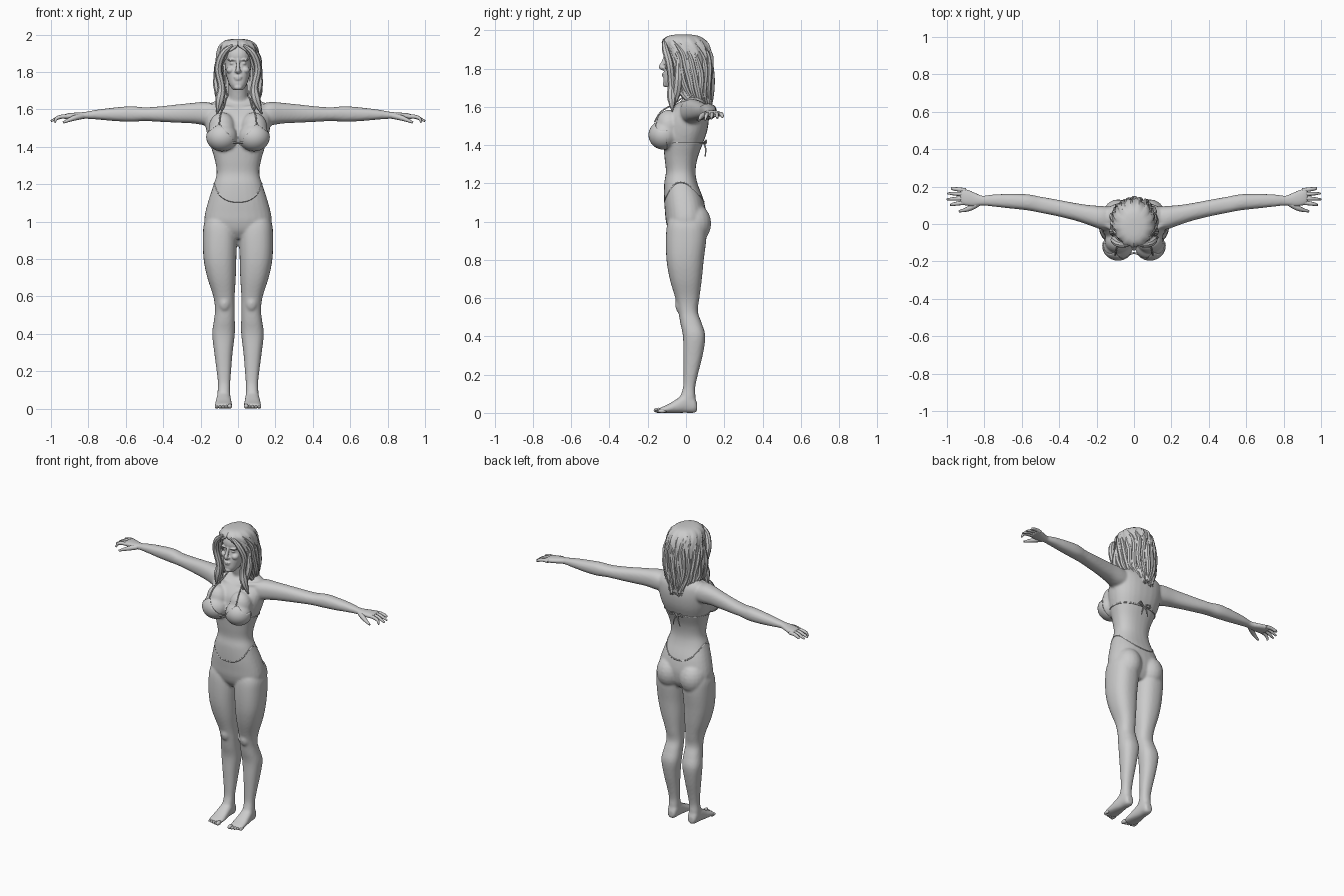
import bpy, bmesh, math, random
from mathutils import Vector, Matrix

if "Cube" in bpy.data.objects:
    bpy.data.objects.remove(bpy.data.objects["Cube"])
random.seed(4)
P = 0.85


def resample(rows, k=4):
    """Smooth a list of number tuples (Catmull-Rom)."""
    out = []
    for i in range(len(rows) - 1):
        a, b, c, d = (rows[max(0, min(len(rows) - 1, j))] for j in range(i - 1, i + 3))
        for s in range(k):
            t = s / k
            out.append(tuple(0.5 * (2*q + (r-p)*t + (2*p-5*q+4*r-w)*t*t + (3*q-p-3*r+w)*t**3)
                             for p, q, r, w in zip(a, b, c, d)))
    return out + [tuple(rows[-1])]


def at(rows, z):
    """Linear lookup of a row by its first value."""
    rows = sorted(rows)
    z = max(rows[0][0], min(rows[-1][0], z))
    for a, b in zip(rows, rows[1:]):
        if a[0] <= z <= b[0] and b[0] > a[0]:
            f = (z - a[0]) / (b[0] - a[0])
            return [p + (q - p) * f for p, q in zip(a, b)]
    return rows[-1]


def oval(row, axis, a, p=P):
    t, u0, u1, v0, v1 = row[:5]
    c, s = math.cos(a), math.sin(a)
    u = (u0 + u1) / 2 + (u1 - u0) / 2 * math.copysign(abs(c) ** p, c)
    v = (v0 + v1) / 2 + (v1 - v0) / 2 * math.copysign(abs(s) ** p, s)
    return Vector({'x': (t, u, v), 'y': (u, t, v), 'z': (u, v, t)}[axis])


def skin(bm, rings, m=1):
    vs = [[bm.verts.new((m * p.x, p.y, p.z)) for p in r] for r in rings]
    n = len(vs[0])
    for a, b in zip(vs, vs[1:]):
        for i in range(n):
            bm.faces.new((a[i], a[(i+1) % n], b[(i+1) % n], b[i]))
    bm.faces.new(vs[0][::-1])
    bm.faces.new(vs[-1])


def loft(bm, rows, axis, m=1, n=28):
    skin(bm, [[oval(r, axis, 2*math.pi*i/n) for i in range(n)] for r in resample(rows)], m)


def tube(bm, pts, radii, m=1, n=8, flat=1.0, smooth=True):
    rows = [(*p, r) for p, r in zip(pts, radii)]
    rows = resample(rows, 4) if smooth else rows
    P3 = [Vector(r[:3]) for r in rows]
    total = P3[-1] - P3[0]
    ref = min((Vector((0, 0, 1)), Vector((0, 1, 0))), key=lambda v: abs(v.dot(total)))
    rings = []
    for i, r in enumerate(rows):
        d = P3[min(i+1, len(P3)-1)] - P3[max(i-1, 0)]
        u = d.cross(ref).normalized()
        v = u.cross(d).normalized()
        rings.append([P3[i] + r[3] * (u*math.cos(k*2*math.pi/n) + v*flat*math.sin(k*2*math.pi/n))
                      for k in range(n)])
    skin(bm, rings, m)


def ball(bm, c, r, m=1, seg=20):
    M = Matrix.Translation((m * c[0], c[1], c[2])) @ Matrix.Diagonal((*r, 1))
    return bmesh.ops.create_uvsphere(bm, u_segments=seg, v_segments=seg//2 + 2, radius=1, matrix=M)['verts']


def finish(bm, name, voxel=0, solid=0, angle=60):
    bmesh.ops.recalc_face_normals(bm, faces=bm.faces)
    me = bpy.data.meshes.new(name)
    bm.to_mesh(me)
    bm.free()
    ob = bpy.data.objects.new(name, me)
    bpy.context.collection.objects.link(ob)
    if solid:
        s = ob.modifiers.new("thickness", 'SOLIDIFY')
        s.thickness, s.offset = solid, -1
    if voxel:
        r = ob.modifiers.new("fuse", 'REMESH')
        r.mode, r.voxel_size, r.use_smooth_shade = 'VOXEL', voxel, True
        s = ob.modifiers.new("soften", 'SMOOTH')
        s.factor, s.iterations = 0.5, 4
    else:
        bpy.ops.object.select_all(action='DESELECT')
        ob.select_set(True)
        bpy.context.view_layer.objects.active = ob
        bpy.ops.object.shade_smooth_by_angle(angle=math.radians(angle))
    return ob


# Body: torso, bust, seat, legs, feet, arms, neck fused together
half = [(.91, .10, -.06, .07), (.95, .165, -.09, .095), (1.0, .18, -.105, .105), (1.05, .175, -.11, .105),
        (1.12, .156, -.115, .09), (1.2, .13, -.114, .06), (1.26, .114, -.105, .05), (1.33, .124, -.112, .06),
        (1.4, .145, -.118, .085), (1.47, .166, -.118, .11), (1.54, .176, -.105, .12),
        (1.6, .17, -.06, .115), (1.635, .14, -.02, .1), (1.66, .08, 0, .085)]
torso = [(z, -x, x, a, b) for z, x, a, b in half]
leg = [(1.08, .03, .13, -.06, .06), (1.0, .012, .178, -.095, .1), (.92, .005, .188, -.105, .107),
       (.8, .009, .184, -.102, .093), (.7, .012, .164, -.085, .083), (.6, .018, .132, -.056, .07),
       (.53, .018, .123, -.04, .062), (.47, .017, .129, -.03, .082), (.4, .017, .138, -.016, .101),
       (.3, .029, .127, -.014, .087), (.2, .037, .114, -.013, .062), (.13, .042, .107, -.016, .048),
       (.07, .042, .11, -.035, .05), (.03, .05, .1, -.03, .04)]
foot = [(.058, .055, .095, .01, .05), (.042, .044, .106, 0, .085), (0, .04, .112, 0, .105),
        (-.04, .036, .118, 0, .078), (-.09, .031, .123, 0, .047), (-.125, .032, .123, 0, .031),
        (-.142, .038, .116, .003, .022)]
arm = [(.1, -.03, .09, 1.52, 1.62), (.17, -.03, .096, 1.515, 1.64), (.24, -.006, .101, 1.525, 1.635),
       (.32, .02, .113, 1.529, 1.627), (.42, .044, .132, 1.534, 1.616), (.5, .06, .146, 1.538, 1.611),
       (.57, .073, .159, 1.534, 1.617), (.66, .083, .161, 1.538, 1.61), (.75, .093, .158, 1.546, 1.599),
       (.81, .099, .152, 1.55, 1.588), (.85, .093, .168, 1.548, 1.584), (.9, .097, .188, 1.547, 1.581),
       (.93, .105, .19, 1.547, 1.574)]
bm = bmesh.new()
loft(bm, torso, 'z')
tube(bm, [(0, .045, 1.6), (0, .03, 1.66), (0, .005, 1.75)], [.062, .053, .05], n=20)
for m in (1, -1):
    loft(bm, leg, 'z', m)
    loft(bm, foot, 'y', m)
    loft(bm, arm, 'x', m)
    ball(bm, (.085, .04, .99), (.086, .092, .105), m)
    ball(bm, (.085, -.115, 1.453), (.083, .078, .075), m)
    ball(bm, (.085, -.09, 1.5), (.072, .068, .085), m)
    ball(bm, (.072, -.02, .565), (.036, .037, .05), m)
    tube(bm, [(.015, -.045, 1.6), (.08, -.04, 1.612), (.16, .0, 1.62)], [.012, .012, .014], m)
finish(bm, "body", voxel=.008)

# Fingers, thumbs and toes
for m, side in ((1, "left"), (-1, "right")):
    bm = bmesh.new()
    for y0, y1, x1, z1 in ((.115, .1, .98, 1.53), (.138, .132, 1.0, 1.537), (.16, .164, .997, 1.54), (.18, .195, .972, 1.545)):
        tube(bm, [(.9, y0, 1.562), (.94, (y0*2+y1)/3, 1.562), (.97, (y0+y1*2)/3, 1.552), (x1, y1, z1)],
             [.012, .011, .009, .005], m)
    tube(bm, [(.83, .112, 1.565), (.87, .088, 1.556), (.9, .076, 1.545), (.935, .068, 1.53)],
         [.016, .015, .011, .006], m)
    finish(bm, side + "_fingers")
    bm = bmesh.new()
    for i in range(5):
        r = .0135 if i == 0 else .0095
        ball(bm, (.044 + i * .0175, -.145 + i * .005, r), (r*.95, .024, r), m, 12)
    finish(bm, side + "_toes")

# Head with brow, nose, lips, cheeks and eyes
bm = bmesh.new()
skull = [(1.703, .026, -.108, -.04), (1.73, .045, -.118, 0), (1.765, .058, -.117, .04), (1.8, .067, -.113, .07),
         (1.85, .072, -.104, .095), (1.88, .074, -.112, .1), (1.91, .072, -.108, .1), (1.94, .062, -.09, .085),
         (1.965, .03, -.05, .05)]
loft(bm, [(z, -x, x, a, b) for z, x, a, b in skull], 'z')
tube(bm, [(0, -.105, 1.87), (0, -.12, 1.83), (0, -.13, 1.808), (0, -.112, 1.797)], [.009, .01, .013, .008], n=12)
ball(bm, (0, -.115, 1.772), (.023, .011, .006))
ball(bm, (0, -.114, 1.762), (.02, .011, .007))
ball(bm, (0, -.108, 1.718), (.022, .014, .014))
for m in (1, -1):
    ball(bm, (.011, -.115, 1.804), (.009, .01, .007), m)
    ball(bm, (.031, -.1, 1.865), (.027, .013, .007), m)
    ball(bm, (.03, -.092, 1.846), (.015, .014, .008), m)
    ball(bm, (.04, -.085, 1.81), (.023, .026, .02), m)
finish(bm, "head", voxel=.004)

# Hair: wavy shell open at the face; row = z, x range, y range, opening angle
hair = [(z, -x, x, a, b, o) for z, x, a, b, o in (
    (1.977, .025, -.06, .03, 0), (1.97, .065, -.095, .07, 0), (1.95, .093, -.12, .1, 0),
    (1.925, .106, -.124, .119, .2), (1.89, .113, -.118, .13, .6), (1.83, .119, -.11, .136, .78),
    (1.76, .118, -.1, .136, .85), (1.7, .114, -.09, .132, .95), (1.65, .11, -.075, .13, 1.1),
    (1.61, .102, -.06, .13, 1.5), (1.57, .085, -.05, .13, 1.95))]
smooth_hair = resample(hair, 3)


def hair_point(row, f, grow=1.0):
    a = row[5] + f * (2*math.pi - 2*row[5])
    p = oval(row, 'z', a - math.pi/2, 1)
    c = Vector((0, (row[3] + row[4]) / 2, p.z))
    fold = .035 * math.sin(13*a + 14*row[0]) + .02 * math.sin(29*a - 20*row[0])
    return c + (p - c) * (grow + fold * min(1, (1.98 - row[0]) * 20))


bm = bmesh.new()
N = 72
grid = []
drop = [random.uniform(-.025, .015) for _ in range(N + 1)]
for r in smooth_hair:
    line = [hair_point(r, i / N) for i in range(N + 1)]
    for i, p in enumerate(line):
        p.z += drop[i] * max(0, (1.64 - r[0]) / .07)
    grid.append([bm.verts.new(p) for p in line])
for a, b in zip(grid, grid[1:]):
    for i in range(N):
        bm.faces.new((a[i], b[i], b[i+1], a[i+1]))
bm.faces.new(grid[0][:-1])
bmesh.ops.remove_doubles(bm, verts=bm.verts, dist=.0008)
finish(bm, "hair", solid=.012, angle=30)

# Loose locks over the hair and in front of the shoulders
bm = bmesh.new()
for i in range(17):
    f0 = (i + .5) / 17
    z0, z1 = random.uniform(1.86, 1.95), random.uniform(1.55, 1.63)
    pts = []
    for k in range(6):
        z = z0 + (z1 - z0) * k / 5
        p = hair_point(at(smooth_hair, z), f0 + .012 * math.sin(k * 1.6 + i), .97)
        pts.append((p.x, p.y, z))
    tube(bm, pts, [.004, .013, .016, .016, .013, .002], n=7)
for m, x in ((1, .128), (-1, .112)):
    tube(bm, [(.03, -.115, 1.945), (.08, -.108, 1.9), (.106, -.085, 1.82), (.088, -.075, 1.72),
              (.098, -.075, 1.65), (x, -.072, 1.575)], [.008, .018, .02, .02, .024, .003], m)
    tube(bm, [(.1, -.04, 1.85), (.112, -.04, 1.75), (.095, -.05, 1.67), (.085, -.07, 1.59)],
         [.012, .022, .022, .003], m)
finish(bm, "hair_locks", angle=40)

# Bikini top: triangular cups
bm = bmesh.new()
for m in (1, -1):
    sub = bmesh.new()
    ball(sub, (.085, -.116, 1.453), (.085, .08, .077), m, 32)
    for co, no in (((.1, 0, 1.525), (-.75*m, 0, .66)), ((.1, 0, 1.525), (.6*m, 0, .8)), ((0, -.1, 0), (0, 1, 0))):
        bmesh.ops.bisect_plane(sub, geom=sub.verts[:] + sub.edges[:] + sub.faces[:],
                               plane_co=(co[0]*m, co[1], co[2]), plane_no=no, clear_outer=True)
    tmp = bpy.data.meshes.new("cup_part")
    sub.to_mesh(tmp)
    sub.free()
    bm.from_mesh(tmp)
    bpy.data.meshes.remove(tmp)
finish(bm, "bikini_cups", solid=.004)

# Bikini strings: shoulder straps, back band, centre tie and back bow
full = resample(torso)


def belt(bm, height, radius, grow):
    pts = []
    for i in range(49):
        a = 2 * math.pi * i / 48
        z = height(a)
        p = oval(at(full, z), 'z', a)
        pts.append((p.x * grow, p.y * grow, z))
    tube(bm, pts, [radius] * 49, n=6, smooth=False)


bm = bmesh.new()
belt(bm, lambda a: 1.41, .004, 1.0)
tube(bm, [(-.03, -.165, 1.425), (0, -.155, 1.42), (.03, -.165, 1.425)], [.005] * 3)
for m in (1, -1):
    tube(bm, [(.1, -.165, 1.52), (.093, -.13, 1.575), (.075, -.065, 1.615), (.06, .01, 1.665), (.03, .07, 1.68)], [.004] * 5, m)
    tube(bm, [(0, .092, 1.41), (.03, .105, 1.425), (.045, .104, 1.41), (0, .093, 1.408)], [.004] * 4, m)
    tube(bm, [(0, .093, 1.41), (.015, .103, 1.38), (.025, .1, 1.34)], [.004, .004, .003], m)
finish(bm, "bikini_strings")

# Hip edge of the bikini bottom
bm = bmesh.new()
belt(bm, lambda a: 1.155 + .05 * math.cos(2 * a), .004, .985)
finish(bm, "bikini_bottom_edge")
